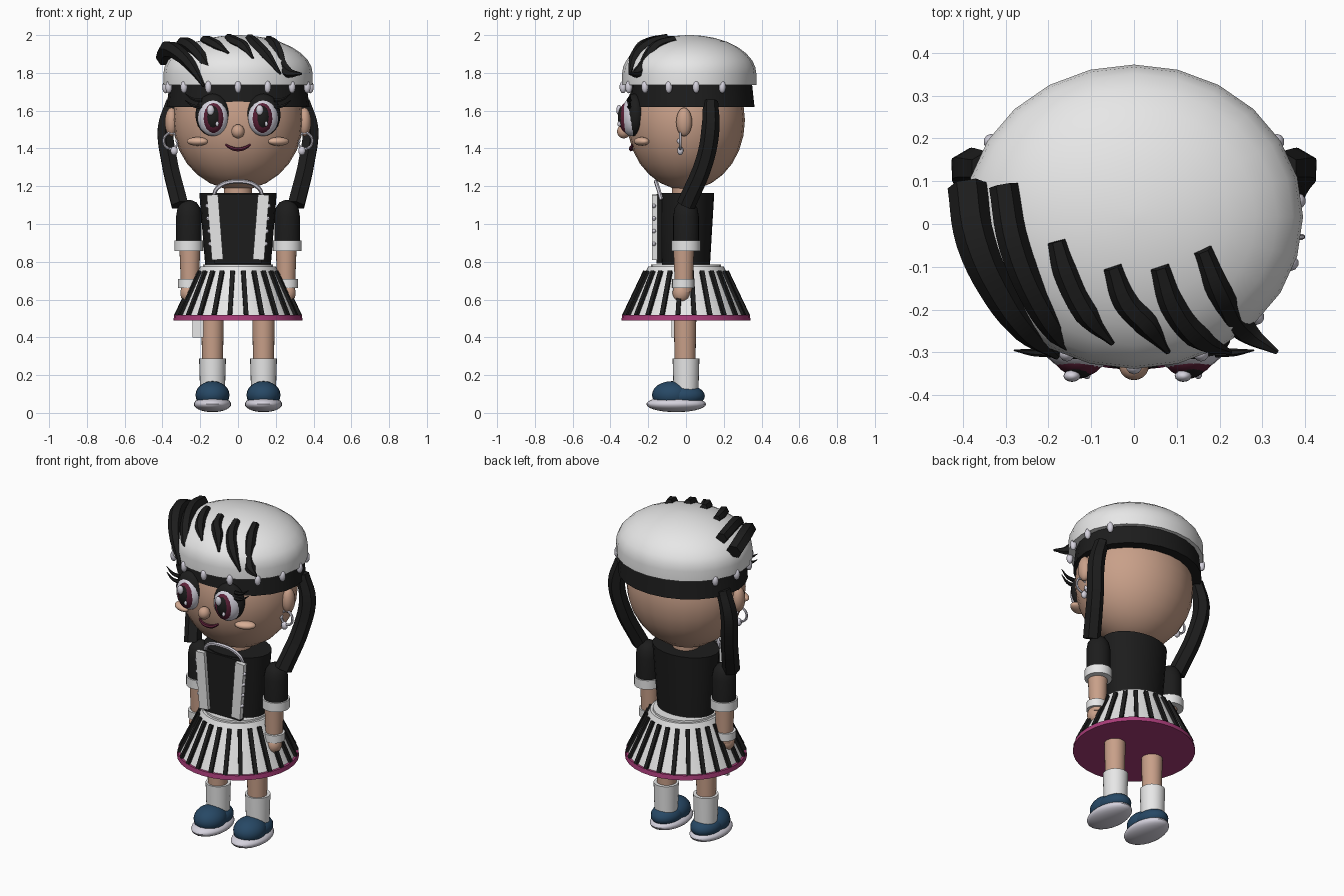
import bpy, bmesh, math
from mathutils import Matrix, Vector

cube = bpy.data.objects.get("Cube")
if cube:
    bpy.data.objects.remove(cube)


def material(name, r, g, b):
    m = bpy.data.materials.new(name)
    m.use_nodes = True
    m.diffuse_color = (r, g, b, 1)
    m.node_tree.nodes["Principled BSDF"].inputs["Base Color"].default_value = (r, g, b, 1)
    return m


WHITE = material("white", .8, .8, .8)
BLACK = material("black", .012, .012, .012)
SKIN = material("skin", .58, .35, .25)
BLUSH = material("blush", .68, .42, .3)
NAVY = material("navy", .02, .065, .13)
PINK = material("magenta", .4, .045, .19)
PLUM = material("plum", .11, .015, .04)
PEARL = material("pearl", .66, .64, .72)


def finish(ob, mat, angle=40):
    ob.data.materials.clear()
    ob.data.materials.append(mat)
    bpy.ops.object.select_all(action='DESELECT')
    ob.select_set(True)
    bpy.context.view_layer.objects.active = ob
    bpy.ops.object.shade_smooth_by_angle(angle=math.radians(angle))
    return ob


def from_bmesh(name, bm, mat):
    bmesh.ops.recalc_face_normals(bm, faces=bm.faces)
    me = bpy.data.meshes.new(name)
    bm.to_mesh(me)
    bm.free()
    ob = bpy.data.objects.new(name, me)
    bpy.context.collection.objects.link(ob)
    return finish(ob, mat)


def ball(name, loc, radii, mat, seg=20, rot=None):
    bm = bmesh.new()
    bmesh.ops.create_uvsphere(bm, u_segments=seg, v_segments=seg // 2 + 2, radius=1)
    bm.transform(Matrix.Translation(loc) @ (rot or Matrix()) @ Matrix.Diagonal((*radii, 1)))
    return from_bmesh(name, bm, mat)


def lathe(name, profile, mat, x=0, y=0, ratio=1, seg=24):
    """Closed stack of elliptical rings from (radius, height) pairs."""
    bm = bmesh.new()
    rings = []
    for r, z in profile:
        rings.append([bm.verts.new((x + r * math.cos(a), y + r * ratio * math.sin(a), z))
                      for a in (math.tau * i / seg for i in range(seg))])
    for low, high in zip(rings, rings[1:]):
        for i in range(seg):
            j = (i + 1) % seg
            bm.faces.new((low[i], low[j], high[j], high[i]))
    bm.faces.new(rings[0])
    bm.faces.new(rings[-1])
    return from_bmesh(name, bm, mat)


def tube(name, points, radii, mat, sides=1, closed=False):
    cu = bpy.data.curves.new(name, 'CURVE')
    cu.dimensions = '3D'
    cu.bevel_depth = 1
    cu.bevel_resolution = sides
    cu.resolution_u = 5
    cu.use_fill_caps = True
    sp = cu.splines.new('BEZIER')
    sp.bezier_points.add(len(points) - 1)
    sp.use_cyclic_u = closed
    for bp, p, r in zip(sp.bezier_points, points, radii):
        bp.co, bp.radius = p, r
        bp.handle_left_type = bp.handle_right_type = 'AUTO'
    ob = bpy.data.objects.new(name, cu)
    bpy.context.collection.objects.link(ob)
    bpy.ops.object.select_all(action='DESELECT')
    ob.select_set(True)
    bpy.context.view_layer.objects.active = ob
    bpy.ops.object.convert(target='MESH')
    return finish(bpy.context.object, mat, 50)


def box(name, loc, size, mat, rot=None):
    bm = bmesh.new()
    bmesh.ops.create_cube(bm, size=1)
    bm.transform(Matrix.Translation(loc) @ (rot or Matrix()) @ Matrix.Diagonal((*size, 1)))
    return from_bmesh(name, bm, mat)


# Head, neck and nose
ball("head", (0, 0, 1.55), (.345, .312, .37), SKIN, 24)
lathe("neck", [(.075, 1.1), (.075, 1.24)], SKIN)
ball("nose", (0, -.33, 1.49), (.035, .035, .037), SKIN)
tube("mouth", [(-.065, -.28, 1.42), (-.035, -.292, 1.402), (0, -.29, 1.395),
               (.035, -.292, 1.402), (.065, -.28, 1.42)], [.006, .01, .011, .01, .006], PLUM)

# Cap: black headband, white brim and dome
CAP_Y, CAP_R, CAP_RATIO = .017, .395, .9
lathe("headband", [(.378, 1.62), (.362, 1.75)], BLACK, y=.03, ratio=.88)
dome = [(CAP_R * math.cos(t), 1.795 + .205 * math.sin(t))
        for t in (math.radians(d) for d in (0, 10, 20, 32, 44, 56, 68, 79, 88))]
lathe("cap", [(CAP_R, 1.735)] + dome, WHITE, y=CAP_Y, ratio=CAP_RATIO)
for i in range(-5, 6):
    a = math.radians(24 * i)
    ball("cap_pearl", (.385 * math.sin(a), CAP_Y - .35 * math.cos(a), 1.725),
         (.019, .019, .033), PEARL, 10)


# Fringe strands lying over the cap
def on_cap(x, y):
    k = 1 - (x / CAP_R) ** 2 - ((y - CAP_Y) / (CAP_R * CAP_RATIO)) ** 2
    return Vector((x, y, 1.795 + .205 * math.sqrt(max(k, 0))))


tube("long_fringe", [(-.39, .09, 1.88), (-.37, -.04, 1.925), (-.31, -.17, 1.9),
                     (-.25, -.25, 1.84), (-.18, -.31, 1.73)], [.046, .046, .04, .032, .008], BLACK)
tube("long_fringe", [(-.305, .09, 1.94), (-.28, -.05, 1.955), (-.22, -.19, 1.915),
                     (-.17, -.26, 1.85), (-.12, -.305, 1.77)], [.034, .036, .034, .03, .008], BLACK)
for strand in ([(-.18, -.04), (-.16, -.11), (-.11, -.21), (-.05, -.28)],
               [(-.05, -.1), (-.02, -.18), (.03, -.235), (.08, -.3)],
               [(.06, -.1), (.09, -.19), (.15, -.265), (.225, -.3)],
               [(.16, -.06), (.2, -.16), (.26, -.25), (.335, -.3)]):
    tube("short_fringe", [on_cap(*p) for p in strand], [.022, .03, .03, .006], BLACK)

# Paired parts of the face, arms and legs
for s in (-1, 1):
    ball("ear", (s * .352, -.01, 1.54), (.035, .042, .076), SKIN)
    hoop = [(s * .355 + .038 * math.cos(a), -.03, 1.44 + .042 * math.sin(a))
            for a in (math.tau * i / 8 for i in range(8))]
    tube("earring", hoop, [.007] * 8, PEARL, closed=True)
    ball("earring_pearl", (s * .338, -.03, 1.388), (.02, .016, .024), PEARL, 10)
    ball("earring_bead", (s * .318, -.035, 1.44), (.013, .013, .016), PEARL, 10)
    tube("pigtail", [(s * .345, .13, 1.65), (s * .383, .13, 1.51), (s * .365, .1, 1.34),
                     (s * .308, 0, 1.1)], [.04, .048, .048, .05], BLACK)

    # Eye: stacked shells, each a little further forward
    turn = Matrix.Rotation(s * math.radians(10), 4, 'Z')
    ball("eye_rim", (s * .135, -.275, 1.578), (.092, .055, .112), BLACK, rot=turn)
    ball("eye_white", (s * .133, -.29, 1.565), (.082, .055, .1), PEARL, rot=turn)
    ball("iris", (s * .13, -.31, 1.563), (.06, .046, .083), PLUM, rot=turn)
    ball("pupil", (s * .13, -.323, 1.565), (.043, .038, .068), BLACK, rot=turn)
    ball("glint", (s * .13 - .015, -.355, 1.603), (.02, .014, .028), PEARL, 12)
    ball("small_glint", (s * .13 + .02, -.353, 1.53), (.009, .01, .014), PEARL, 10)
    for lift in (0, .035):
        tube("eyelash", [(s * .19, -.3, 1.62 + lift), (s * .235, -.3, 1.625 + lift),
                         (s * .28, -.295, 1.655 + lift)], [.012, .009, .002], BLACK)
    ball("cheek", (s * .215, -.235, 1.437), (.06, .035, .023), BLUSH,
         rot=Matrix.Rotation(s * math.radians(25), 4, 'Z'))

    # Arm
    lathe("sleeve", [(.068, .9), (.068, 1.04), (.06, 1.085), (.04, 1.115), (.012, 1.127)],
          BLACK, s * .26)
    lathe("sleeve_cuff", [(.077, .857), (.077, .912)], WHITE, s * .26)
    lathe("arm", [(.046, .64), (.055, .87)], SKIN, s * .255, -.012)
    lathe("wristband", [(.058, .662), (.058, .708)], WHITE, s * .26, -.015)
    ball("hand", (s * .265, -.025, .635), (.042, .046, .052), SKIN, 14)

    # Leg, sock and shoe
    lathe("leg", [(.055, .26), (.06, .52)], SKIN, s * .135, -.005)
    lathe("sock", [(.066, .12), (.071, .288)], WHITE, s * .135)
    ball("shoe_toe", (s * .135, -.075, .095), (.09, .105, .073), NAVY)
    ball("shoe_heel", (s * .135, -.015, .09), (.085, .115, .06), NAVY)
    ball("sole", (s * .135, -.052, .046), (.099, .158, .042), PEARL, 24)

    # Brace with studs along its outer edge
    lean = Matrix.Rotation(s * math.radians(4.5), 4, 'Y')
    box("brace", (s * .122, -.165, .983), (.06, .03, .345), WHITE, lean)
    for i in range(4):
        z = .895 + .067 * i
        ball("stud", (s * (.154 + .078 * (z - .98)), -.17, z), (.011, .011, .011), PEARL, 8)

# Torso, bib and neck strap
lathe("torso", [(.172, .76), (.205, 1.165)], BLACK, ratio=.73)
box("bib", (0, -.142, .975), (.25, .03, .37), BLACK)
tube("neck_strap", [(-.13, -.13, 1.13), (-.11, -.148, 1.19), (0, -.16, 1.225),
                    (.11, -.148, 1.19), (.13, -.13, 1.13)], [.011] * 5, PEARL)

# Skirt with dark pleats and a coloured hem
lathe("waistband", [(.19, .735), (.185, .785)], WHITE)
lathe("skirt", [(.325, .515), (.2, .775)], WHITE, seg=48)
lathe("hem", [(.342, .49), (.338, .517)], PINK, seg=32)
slope = Matrix.Rotation(-math.atan2(.125, .26), 4, 'Y')
for i in range(24):
    spin = Matrix.Rotation(math.tau * (i + .5) / 24, 4, 'Z')
    box("pleat", spin @ Vector((.273, 0, .632)), (.022, .023, .26), BLACK, spin @ slope)
box("ribbon_tail", (-.212, -.07, .46), (.058, .015, .12), WHITE)
